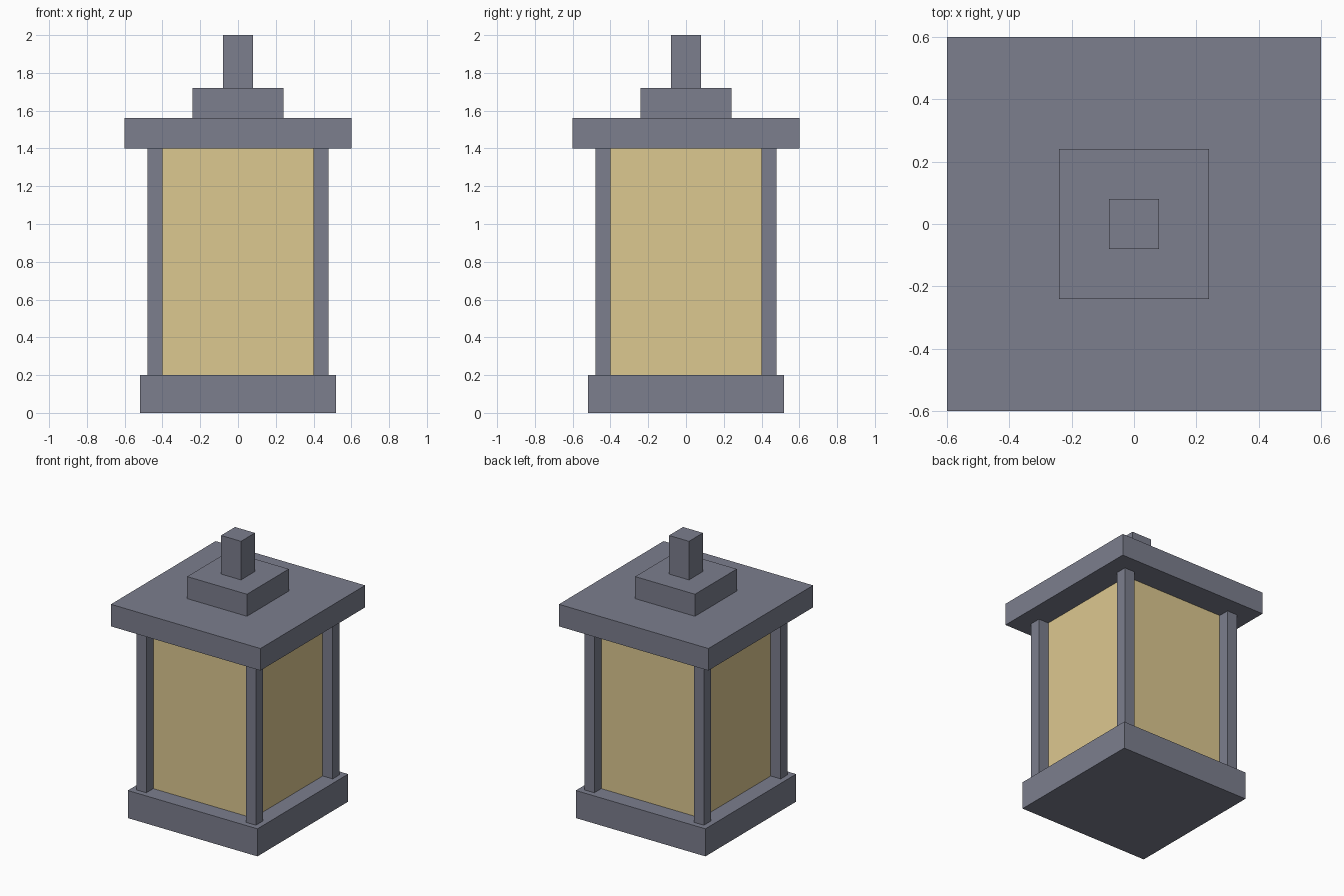
import bpy

if "Cube" in bpy.data.objects:
    bpy.data.objects.remove(bpy.data.objects["Cube"])


def material(name, color):
    mat = bpy.data.materials.new(name)
    mat.diffuse_color = (*color, 1.0)
    mat.use_nodes = True
    mat.node_tree.nodes["Principled BSDF"].inputs["Base Color"].default_value = mat.diffuse_color
    return mat


metal = material("slate_metal", (0.20, 0.21, 0.27))
glow = material("warm_glass", (0.72, 0.58, 0.28))


def block(name, half, z0, z1, mat, x=0.0, y=0.0):
    """Square block of given half width between two heights."""
    bpy.ops.mesh.primitive_cube_add(size=1, location=(x, y, (z0 + z1) / 2))
    ob = bpy.context.object
    ob.name = name
    ob.scale = (2 * half, 2 * half, z1 - z0)
    bpy.ops.object.transform_apply(location=False, rotation=False, scale=True)
    ob.data.materials.append(mat)
    return ob


# Stacked body, bottom to top
block("base", 0.52, 0.0, 0.2, metal)
block("glass_body", 0.40, 0.2, 1.4, glow)
block("roof", 0.60, 1.4, 1.56, metal)
block("roof_cap", 0.24, 1.56, 1.72, metal)
block("finial", 0.08, 1.72, 2.0, metal)

# Corner posts
for y_name, sy in (("front", -1), ("back", 1)):
    for x_name, sx in (("left", -1), ("right", 1)):
        block(f"{y_name}_{x_name}_post", 0.04, 0.2, 1.4, metal, 0.44 * sx, 0.44 * sy)
